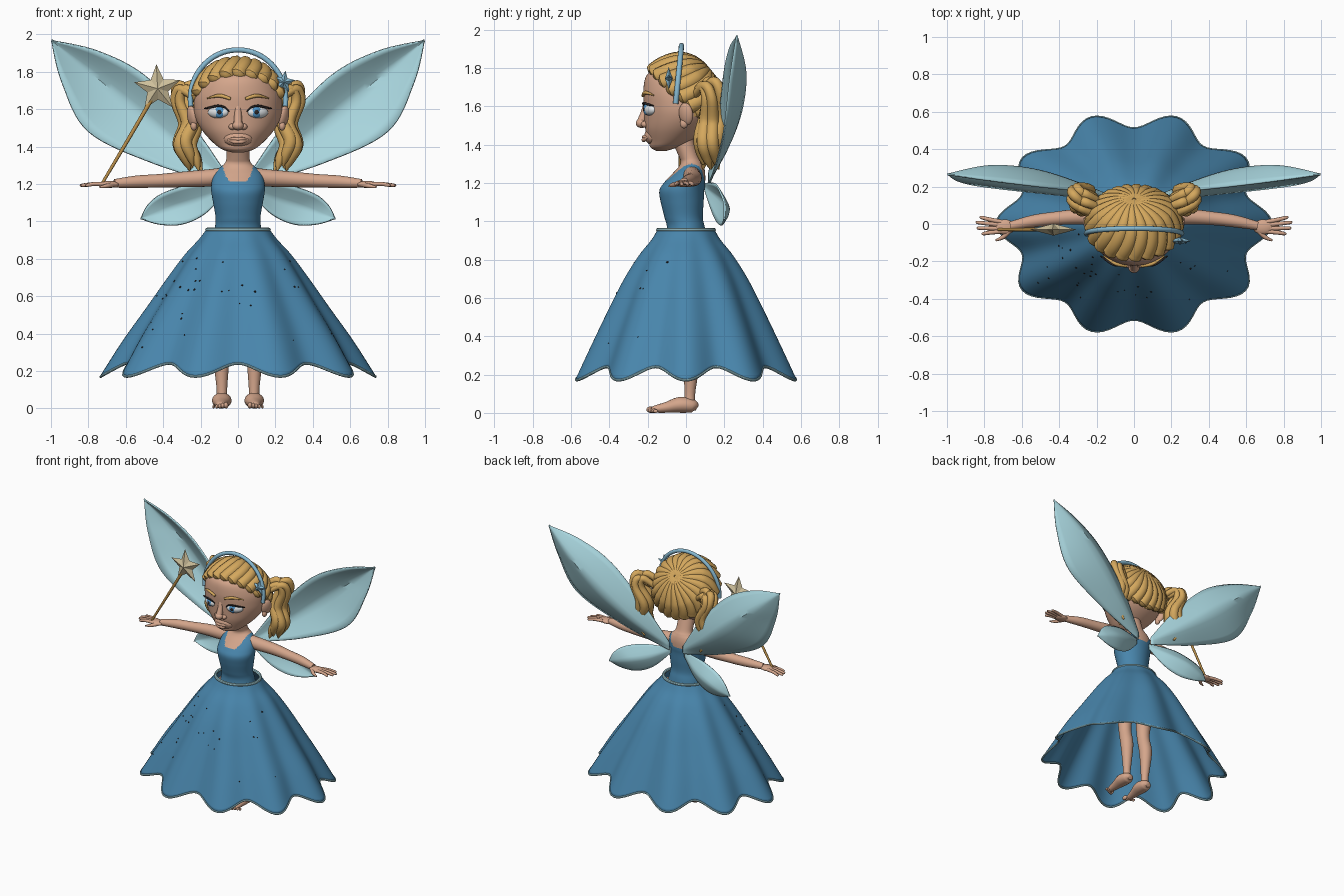
import bpy, bmesh, math, random
from math import sin, cos, pi
from mathutils import Vector, Matrix

if "Cube" in bpy.data.objects:
    bpy.data.objects.remove(bpy.data.objects["Cube"])

random.seed(4)


def material(name, rgb):
    m = bpy.data.materials.new(name)
    m.diffuse_color = (*rgb, 1)
    m.use_nodes = True
    m.node_tree.nodes["Principled BSDF"].inputs["Base Color"].default_value = m.diffuse_color
    return m


DRESS = material("dress blue", (.065, .235, .41))
WING = material("pale aqua", (.39, .66, .72))
BAND = material("sky blue", (.24, .48, .63))
SKIN = material("skin", (.66, .38, .26))
HAIR = material("golden hair", (.66, .39, .11))
CREAM = material("cream", (.62, .53, .33))
GOLD = material("wand gold", (.50, .28, .07))
IRIS = material("iris blue", (.08, .30, .58))
WHITE = material("eye white", (.75, .78, .80))
DARK = material("dark brown", (.025, .02, .02))


def finish(bm, name, mat, smooth=True):
    bmesh.ops.recalc_face_normals(bm, faces=bm.faces)
    me = bpy.data.meshes.new(name)
    bm.to_mesh(me)
    bm.free()
    ob = bpy.data.objects.new(name, me)
    bpy.context.collection.objects.link(ob)
    me.materials.append(mat)
    if smooth:
        bpy.ops.object.select_all(action='DESELECT')
        ob.select_set(True)
        bpy.context.view_layer.objects.active = ob
        bpy.ops.object.shade_smooth_by_angle(angle=math.radians(40))
    return ob


def spline(pts, n):
    """Smooth curve through points of any dimension."""
    out = []
    for i in range(len(pts) - 1):
        a, b, c, d = (pts[max(i - 1, 0)], pts[i], pts[i + 1], pts[min(i + 2, len(pts) - 1)])
        for k in range(n):
            t = k / n
            out.append(tuple(.5 * (2 * q + (r - p) * t + (2 * p - 5 * q + 4 * r - s) * t * t
                                   + (3 * q - p - 3 * r + s) * t ** 3)
                             for p, q, r, s in zip(a, b, c, d)))
    out.append(tuple(pts[-1]))
    return out


def grid(name, rows, mat, closed=True, caps=True):
    """Skin a list of point rows."""
    bm = bmesh.new()
    vs = [[bm.verts.new(p) for p in r] for r in rows]
    m = len(rows[0])
    for a, b in zip(vs, vs[1:]):
        for j in range(m if closed else m - 1):
            k = (j + 1) % m
            bm.faces.new((a[j], a[k], b[k], b[j]))
    if caps:
        bm.faces.new(vs[0])
        bm.faces.new(vs[-1])
    return finish(bm, name, mat)


def tube(name, pts, mat, n=6, sides=12, up=(0, 0, 1), wide=1, caps=True):
    """Sweep of (x, y, z, radius) points with a carried frame."""
    p = spline(pts, n)
    c = [Vector(q[:3]) for q in p]
    nrm, rows = Vector(up), []
    for i, q in enumerate(p):
        t = (c[min(i + 1, len(c) - 1)] - c[max(i - 1, 0)]).normalized()
        nrm = (nrm - t * nrm.dot(t)).normalized()
        s = t.cross(nrm)
        r = max(q[3], .002)
        rows.append([c[i] + s * (r * wide * cos(a)) + nrm * (r * sin(a))
                     for a in (2 * pi * j / sides for j in range(sides))])
    return grid(name, rows, mat, caps=caps)


def ball(name, loc, size, mat, rz=0, ry=0):
    bm = bmesh.new()
    m = (Matrix.Translation(loc) @ Matrix.Rotation(rz, 4, 'Z') @ Matrix.Rotation(ry, 4, 'Y')
         @ Matrix.Diagonal((*size, 1)))
    bmesh.ops.create_uvsphere(bm, u_segments=24, v_segments=14, radius=1, matrix=m)
    return finish(bm, name, mat)


def loft(name, sections, mat, n=6, sides=64, back=1):
    """Stack of ellipses (z, half width, y centre, half depth)."""
    rows = []
    for z, rx, yc, ry in spline(sections, n):
        rows.append([(rx * cos(a), yc + ry * sin(a) * (back if sin(a) > 0 else 1), z)
                     for a in (2 * pi * j / sides for j in range(sides))])
    return grid(name, rows, mat)


def star(name, loc, R, depth, mat, turn=0):
    bm = bmesh.new()
    x, y, z = loc
    ring = []
    for k in range(10):
        r, a = (R if k % 2 == 0 else R * .45), pi / 2 + turn + k * pi / 5
        ring.append(bm.verts.new((x + r * cos(a), y, z + r * sin(a))))
    for d in (-depth, depth):
        v = bm.verts.new((x, y + d, z))
        for k in range(10):
            bm.faces.new((ring[k], ring[(k + 1) % 10], v))
    return finish(bm, name, mat, smooth=False)


def wing(name, s, upper, mid, lower):
    """Leaf folded back along its midrib."""
    rows = []
    for u, m, l in zip(spline(upper, 8), spline(mid, 8), spline(lower, 8)):
        row = []
        for edge, steps in ((u, (1, .8, .6, .4, .2, 0)), (l, (.2, .4, .6, .8, 1))):
            for v in steps:
                row.append((s * (m[0] + (edge[0] - m[0]) * v), m[1] + (edge[1] - m[1]) * v ** 1.3,
                            m[2] + (edge[2] - m[2]) * v))
        rows.append(row)
    ob = grid(name, rows[:-1] + [[(p[0], p[1], p[2] + .001 * (5 - j)) for j, p in enumerate(rows[-1])]],
              WING, closed=False, caps=False)
    mod = ob.modifiers.new("thickness", 'SOLIDIFY')
    mod.thickness, mod.offset = .01, 0


# Body: bodice and neckline coloured by height
body = loft("body", [(.85, .15, 0, .12), (.96, .125, 0, .10), (1.02, .12, -.012, .10), (1.1, .133, -.02, .112),
                     (1.16, .143, -.022, .117), (1.2, .142, -.008, .108), (1.25, .13, .015, .085),
                     (1.285, .10, .028, .066), (1.31, .072, .028, .056), (1.34, .062, .015, .053),
                     (1.43, .062, -.02, .058)], SKIN, n=8, sides=96)
body.data.materials.append(DRESS)
for f in body.data.polygons:
    c = f.center
    f.material_index = int(c.z < 1.21 + .1 * (c.x / .085) ** 4 and c.z < 1.305)

# Skirt: flared shell with ten rippling folds
profile = spline([(.955, .165, .145), (.9, .205, .18), (.82, .275, .245), (.7, .36, .32),
                  (.55, .46, .395), (.38, .575, .475), (.205, .68, .555)], 6)


def skirt_point(i, t, out=0):
    z, rx, ry = profile[i]
    u = i / (len(profile) - 1)
    k = 1 + .08 * u * cos(10 * t)
    return ((rx * k + out) * cos(t), (ry * k + out) * sin(t), z - .035 * u ** 3 * cos(10 * t))


turns = [2 * pi * j / 160 for j in range(160)]
skirt = grid("skirt", [[skirt_point(i, t) for t in turns] for i in range(len(profile))], DRESS, caps=False)
mod = skirt.modifiers.new("thickness", 'SOLIDIFY')
mod.thickness, mod.offset = .008, 0
for name, i, r in (("waistband", 0, .011), ("hem_trim", len(profile) - 1, .007)):
    tube(name, [(*skirt_point(i, t), r) for t in turns + [0]], WING, n=1, sides=8, caps=False)

# Scattered glitter on the skirt front
bm = bmesh.new()
for _ in range(32):
    p = skirt_point(random.randint(12, 31), random.uniform(pi * 1.02, pi * 1.98), .003)
    bmesh.ops.create_icosphere(bm, subdivisions=1, radius=random.uniform(.004, .007), matrix=Matrix.Translation(p))
finish(bm, "skirt_glitter", DARK)

# Head
loft("head", [(1.368, .03, -.125, .03), (1.385, .085, -.11, .075), (1.42, .132, -.075, .12),
              (1.48, .187, -.04, .172), (1.54, .222, -.02, .197), (1.60, .236, -.015, .205),
              (1.68, .232, -.015, .208), (1.76, .195, -.02, .187), (1.80, .13, -.02, .13),
              (1.82, .05, -.02, .05)], SKIN, back=.82)
ball("muzzle", (0, -.168, 1.445), (.08, .05, .048), SKIN)
ball("nose_tip", (0, -.232, 1.512), (.03, .03, .025), SKIN)
tube("nose_bridge", [(0, -.2, 1.62, .02), (0, -.215, 1.57, .02), (0, -.232, 1.52, .024)], SKIN, up=(0, 1, 0))
for z, r in ((1.441, .009), (1.427, .011)):
    tube("lip", [(-.055, -.2, 1.437, .003), (-.025, -.217, z, r), (0, -.221, z - .002, r),
                 (.025, -.217, z, r), (.055, -.2, 1.437, .003)], SKIN)

for s in (-1, 1):
    # Face features
    ball("nostril", (s * .03, -.213, 1.506), (.02, .022, .017), SKIN)
    ball("ear", (s * .245, .0, 1.56), (.022, .04, .06), SKIN, rz=s * -.5, ry=s * .2)
    ball("ear_lobe", (s * .236, -.01, 1.51), (.018, .022, .025), SKIN)
    ball("eye", (s * .105, -.187, 1.583), (.06, .03, .032), WHITE, rz=s * .42)
    ball("iris", (s * .1, -.208, 1.584), (.029, .013, .029), IRIS, rz=s * .35)
    ball("pupil", (s * .1, -.218, 1.584), (.013, .006, .013), DARK, rz=s * .35)
    tube("eyelash", [(s * .045, -.212, 1.585, .003), (s * .07, -.222, 1.609, .005), (s * .105, -.22, 1.618, .006),
                     (s * .145, -.196, 1.61, .006), (s * .18, -.17, 1.603, .003)], DARK)
    tube("eyebrow", [(s * .04, -.225, 1.655, .008), (s * .1, -.211, 1.672, .010), (s * .165, -.169, 1.658, .003)],
         HAIR)

    # Arm, palm and fingers
    tube("arm", [(s * .09, .03, 1.24, .046), (s * .16, .035, 1.232, .046), (s * .28, .04, 1.225, .042),
                 (s * .42, .03, 1.217, .036), (s * .54, .015, 1.212, .033), (s * .66, -.01, 1.203, .023)],
         SKIN, sides=20)
    ball("palm", (s * .69, -.016, 1.198), (.055, .04, .019), SKIN)
    for y0, x1, y1 in ((.012, .825, .035), (-.006, .845, .008), (-.024, .84, -.022), (-.04, .815, -.052)):
        tube("finger", [(s * .71, y0, 1.199, .012), (s * .77, (y0 + y1) / 2, 1.2, .011),
                        (s * (x1 - .01), y1, 1.193, .009), (s * x1, y1, 1.191, .003)], SKIN, n=3, sides=10)
    tube("thumb", [(s * .665, -.035, 1.197, .014), (s * .7, -.07, 1.19, .012), (s * .74, -.088, 1.183, .005)],
         SKIN, n=3, sides=10)

    # Leg, foot and toes
    tube("leg", [(s * .085, .02, .9, .08), (s * .09, .01, .66, .066), (s * .088, .0, .47, .048),
                 (s * .09, .025, .33, .048), (s * .088, .025, .2, .037), (s * .086, .02, .1, .028),
                 (s * .086, .02, .03, .03)], SKIN, sides=20, up=(0, 1, 0))
    tube("foot", [(s * .086, .058, .025, .015), (s * .086, .035, .036, .035), (s * .087, -.03, .042, .042),
                  (s * .09, -.10, .029, .029), (s * .093, -.165, .019, .018), (s * .093, -.178, .016, .008)],
         SKIN, sides=18, wide=1.25)
    for k in range(5):
        r = .017 - .002 * k
        ball("toe", (s * (.064 + .0165 * k), -.183 + .006 * k, r), (r * .75, r * 1.4, r), SKIN)

    # Wings
    tip = (.997, .265, 1.967)
    wing("upper_wing", s, [(.06, .12, 1.25), (.25, .17, 1.52), (.5, .2, 1.78), (.75, .23, 1.91), tip],
         [(.06, .12, 1.22), (.3, .22, 1.39), (.53, .29, 1.58), (.77, .31, 1.78), tip],
         [(.06, .12, 1.19), (.45, .16, 1.31), (.8, .2, 1.48), (.94, .23, 1.74), tip])
    tip = (.52, .2, 1.015)
    wing("lower_wing", s, [(.06, .1, 1.2), (.25, .15, 1.195), (.4, .18, 1.15), (.48, .2, 1.09), tip],
         [(.06, .1, 1.18), (.2, .18, 1.12), (.33, .22, 1.08), (.44, .22, 1.04), tip],
         [(.06, .1, 1.16), (.18, .14, 1.04), (.3, .17, .985), (.42, .19, .985), tip])

    # Bunches of twisted locks
    spine = [(.2, .08, 1.66, .02), (.285, .13, 1.715, .026), (.305, .15, 1.65, .027), (.255, .14, 1.53, .034),
             (.285, .12, 1.42, .036), (.25, .125, 1.34, .027), (.225, .13, 1.28, .005)]
    for k in range(6):
        a = k * pi / 3
        tube("bunch_lock", [(s * (x + .032 * cos(a + .35 * i)), y + .046 * sin(a + .35 * i), z + .015 * cos(2 * a), r)
                            for i, (x, y, z, r) in enumerate(spine)], HAIR, sides=10, up=(0, 1, 0))

# Hair cap with locks radiating from the crown
centre, pole = Vector((0, -.015, 1.62)), Vector((0, .72, .69)).normalized()
side = Vector((1, 0, 0))
front = pole.cross(side)


def scalp(d, k=1):
    return centre + Vector((d.x * .225, d.y * (.19 if d.y > 0 else .222), d.z * .225)) * k


def hairline(p):
    return 1.59 - .9 * p.y


bm = bmesh.new()
bmesh.ops.create_uvsphere(bm, u_segments=64, v_segments=40, radius=1)
for v in bm.verts:
    v.co = scalp(v.co.copy(), 1.05)
bmesh.ops.delete(bm, geom=[f for f in bm.faces if f.calc_center_median().z < hairline(f.calc_center_median()) + .01],
                 context='FACES')
finish(bm, "hair_cap", HAIR)
for k in range(22):
    path = []
    phi = 2 * pi * (k + .5) / 22
    for j in range(40):
        th = .04 + j * .07
        ph = phi + .22 * sin(th * 2)
        p = scalp(pole * cos(th) + (side * cos(ph) + front * sin(ph)) * sin(th), 1.01)
        if j > 4 and p.z < hairline(p):
            break
        path.append((*p, .012 + .03 * min(1, th / .9)))
    path[-1] = (*path[-1][:3], .018)
    tube("hair_lock", path, HAIR, n=2, sides=10, up=pole)

# Headband with star
arc = [math.radians(-8 + 196 * j / 24) for j in range(25)]
tube("headband", [(.255 * cos(a), -.055 + .1 * (.05 + .265 * sin(a)), 1.652 + .265 * sin(a), .014) for a in arc],
     BAND, n=2, up=(0, 1, 0))
star("headband_star", (.245, -.09, 1.745), .062, .02, BAND, turn=-.15)

# Wand
tube("wand_stick", [(-.725, -.03, 1.205, .008), (-.58, -.03, 1.45, .010), (-.44, -.03, 1.69, .011)], GOLD,
     up=(0, 1, 0))
star("wand_star", (-.43, -.03, 1.71), .13, .032, CREAM, turn=.05)
